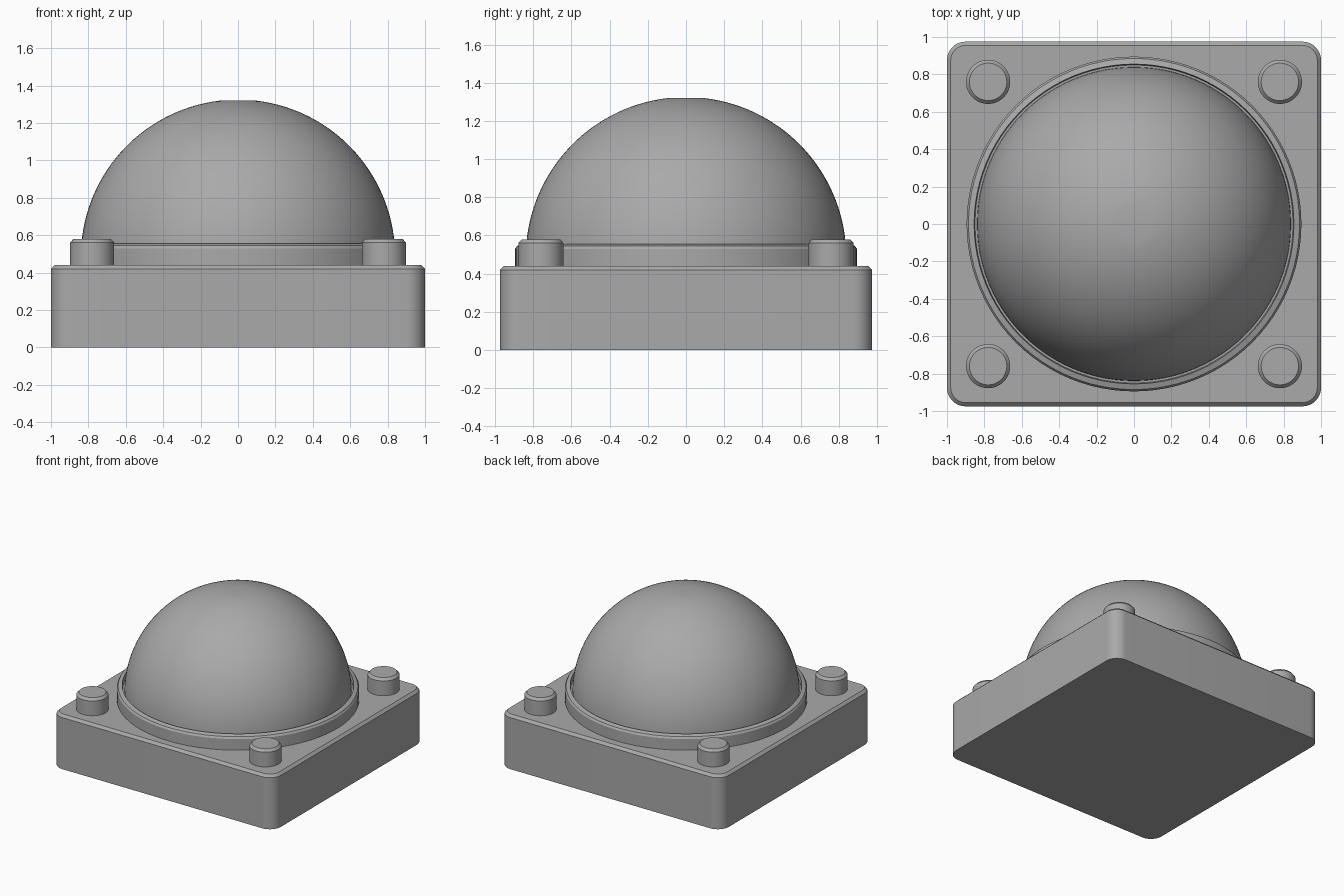
import bpy, bmesh, math

cube = bpy.data.objects.get("Cube")
if cube:
    bpy.data.objects.remove(cube, do_unlink=True)

# Single grey finish
grey = bpy.data.materials.new("plain_grey")
grey.use_nodes = True
colour = (0.4, 0.4, 0.4, 1)
grey.diffuse_color = colour
grey.node_tree.nodes["Principled BSDF"].inputs["Base Color"].default_value = colour


def finish(name, bm, location=(0, 0, 0)):
    bmesh.ops.recalc_face_normals(bm, faces=bm.faces)
    mesh = bpy.data.meshes.new(name)
    bm.to_mesh(mesh)
    bm.free()
    mesh.materials.append(grey)
    obj = bpy.data.objects.new(name, mesh)
    obj.location = location
    bpy.context.collection.objects.link(obj)
    bpy.ops.object.select_all(action='DESELECT')
    obj.select_set(True)
    bpy.context.view_layer.objects.active = obj
    bpy.ops.object.shade_smooth_by_angle(angle=math.radians(25))
    return obj


def lathe(name, profile, steps, location=(0, 0, 0)):
    """Spin (radius, height) points around the vertical axis."""
    bm = bmesh.new()
    verts = [bm.verts.new((r, 0, z)) for r, z in profile]
    edges = [bm.edges.new(pair) for pair in zip(verts, verts[1:])]
    bmesh.ops.spin(bm, geom=verts + edges, axis=(0, 0, 1), cent=(0, 0, 0),
                   angle=math.tau, steps=steps)
    bmesh.ops.remove_doubles(bm, verts=bm.verts, dist=1e-5)
    return finish(name, bm, location)


# Base block: rounded upright corners, narrow chamfer around the top
W, D, H, CHAMFER = 1.0, 0.975, 0.44, 0.02
bm = bmesh.new()
bmesh.ops.create_cube(bm, size=2)
for v in bm.verts:
    v.co = (v.co.x * W, v.co.y * D, (v.co.z + 1) * H / 2)
upright = [e for e in bm.edges if abs(e.verts[0].co.z - e.verts[1].co.z) > 0.1]
bmesh.ops.bevel(bm, geom=upright, offset=0.1, segments=10, profile=0.5, affect='EDGES')
rim = [e for e in bm.edges if all(v.co.z > H - 0.001 for v in e.verts)]
bmesh.ops.bevel(bm, geom=rim, offset=CHAMFER, segments=1, affect='EDGES')
finish("base_block", bm)

# Collar around the dome, with a narrow groove on its inside
lathe("dome_collar", [(0.895, H - 0.02), (0.895, 0.53), (0.885, 0.545),
                      (0.855, 0.555), (0.85, 0.52), (0.8, 0.52)], 96)

# Dome with a small flat cap
R, CENTRE, CAP = 0.84, 0.485, 0.1
end = math.acos(CAP / R)
arc = [(R * math.cos(end * i / 32), CENTRE + R * math.sin(end * i / 32)) for i in range(33)]
lathe("dome", [(R, H - 0.02)] + arc + [(0, arc[-1][1])], 96)

# Four chamfered corner studs
for side, sx in (("left", 1), ("right", -1)):
    for end_name, sy in (("front", -1), ("back", 1)):
        lathe(f"{end_name}_{side}_stud",
              [(0.118, H - 0.02), (0.118, 0.56), (0.1, 0.58), (0, 0.58)],
              48, (0.78 * sx, 0.76 * sy, 0))
